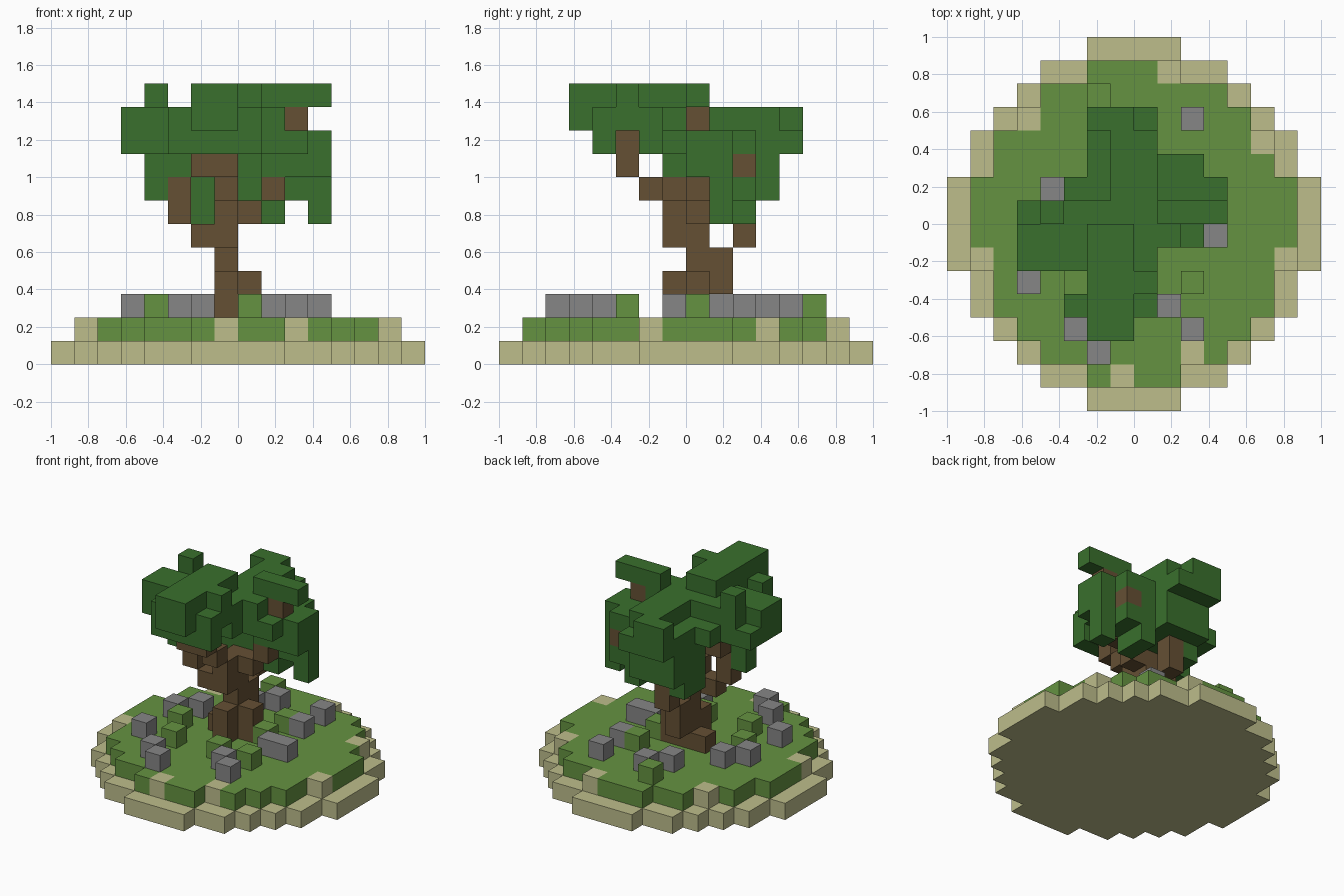
import bpy
import bmesh
from mathutils import Vector

UNIT = 0.125  # edge of one block


def make_material(name, rgb):
    mat = bpy.data.materials.new(name)
    mat.use_nodes = True
    colour = (*rgb, 1.0)
    mat.diffuse_color = colour
    mat.node_tree.nodes["Principled BSDF"].inputs["Base Color"].default_value = colour
    return mat


def box(x0, x1, y0, y1, z0, z1):
    """Block cells in a box; the upper ends are exclusive."""
    return {(x, y, z) for x in range(x0, x1) for y in range(y0, y1) for z in range(z0, z1)}


def boxes(*ranges):
    return set().union(*(box(*r) for r in ranges))


def disc(half_widths, z):
    """Stepped round layer, given half widths from the middle row outwards."""
    cells = set()
    for row, half in enumerate(half_widths):
        cells |= box(-half, half, row, row + 1, z, z + 1)
        cells |= box(-half, half, -row - 1, -row, z, z + 1)
    return cells


def build_blocks(name, cells, mat):
    """Make one mesh from the outer faces of a set of block cells."""
    bm = bmesh.new()
    corners = {}

    def corner(p):
        key = tuple(round(c) for c in p)
        if key not in corners:
            corners[key] = bm.verts.new(Vector(key) * UNIT)
        return corners[key]

    for cell in sorted(cells):
        middle = Vector(cell) + Vector((0.5, 0.5, 0.5))
        for axis in range(3):
            for sign in (-1, 1):
                beside = list(cell)
                beside[axis] += sign
                if tuple(beside) in cells:
                    continue
                n, u, v = Vector(), Vector(), Vector()
                n[axis] = sign / 2
                u[(axis + 1) % 3] = sign / 2
                v[(axis + 2) % 3] = 1 / 2
                face = middle + n
                bm.faces.new([corner(face + d) for d in (-u - v, u - v, u + v, v - u)])
    mesh = bpy.data.meshes.new(name)
    bm.to_mesh(mesh)
    bm.free()
    mesh.materials.append(mat)
    obj = bpy.data.objects.new(name, mesh)
    bpy.context.collection.objects.link(obj)
    return obj


default_cube = bpy.data.objects.get("Cube")
if default_cube:
    bpy.data.objects.remove(default_cube)

sand = make_material("sand", (0.51, 0.51, 0.26))
grass = make_material("grass green", (0.13, 0.29, 0.053))
leaf = make_material("leaf green", (0.041, 0.16, 0.026))
bark = make_material("bark brown", (0.13, 0.08, 0.034))
stone = make_material("stone grey", (0.24, 0.24, 0.24))

# Island: sand below, grass above with a few sandy patches on the rim
beach = disc((8, 8, 7, 7, 6, 5, 4, 2), 0)
lawn = disc((7, 7, 6, 6, 5, 4, 2), 1)
patches = {(x, y, 1) for x, y in
           ((1, 6), (-5, 4), (5, 3), (-7, -2), (6, -2), (2, -6), (-1, -7))}
build_blocks("sand_base", beach, sand)
build_blocks("grass_layer", lawn - patches, grass)
build_blocks("sand_patches", patches, sand)

# Loose stones and small bushes on the grass
stones = {(x, y, 2) for x, y in
          ((2, 4), (-4, 1), (3, -1), (2, -1), (-5, -3), (1, -4), (-3, -5),
           (2, -5), (-2, -6), (-5, 0), (-1, 4), (-2, 3), (2, 2))}
bushes = {(x, y, 2) for x, y in
          ((2, -3), (-4, -1), (-3, -3), (-2, 5), (0, -3), (1, 2), (1, 0))}
build_blocks("stones", stones, stone)
build_blocks("bushes", bushes, grass)

# Trunk with root flare
trunk = boxes(
    (-2, 1, 0, 1, 2, 3),
    (-1, 0, -1, 0, 2, 4),
    (-1, 1, 0, 1, 3, 4),
    (-1, 0, 0, 2, 3, 5),
    (-1, 0, -1, 1, 5, 7),
)
# Branches: front, left side, right side and back
branches = boxes(
    (-1, 0, -2, -1, 7, 8),
    (-2, 0, -3, -2, 8, 9),
    (-1, 0, -3, -2, 9, 10),
    (-2, -1, -1, 0, 5, 6),
    (-3, -2, -1, 0, 6, 8),
    (-3, -2, 0, 1, 8, 9),
    (0, 1, 0, 1, 6, 7),
    (1, 2, 0, 1, 7, 8),
    (2, 3, 0, 1, 10, 11),
    (-1, 0, 2, 3, 5, 7),
    (2, 3, 2, 3, 8, 9),
)
build_blocks("trunk", trunk, bark)
build_blocks("branches", branches, bark)

# Leaf clusters, one round each branch tip
front_leaves = boxes(
    (-2, 0, -5, 0, 10, 12),
    (0, 1, -3, -2, 11, 12),
    (-2, 1, -4, 0, 10, 11),
    (-3, 1, -4, -3, 9, 10),
    (-3, -2, -4, -3, 10, 11),
    (-2, 1, -2, 0, 9, 10),
)
left_leaves = boxes(
    (-5, -2, -2, 0, 9, 11),
    (-5, -2, 0, 1, 9, 10),
    (-4, -2, 0, 1, 10, 11),
    (-4, -3, 0, 1, 11, 12),
    (-4, -3, -1, 0, 7, 9),
    (-3, -2, -1, 0, 8, 9),
)
right_leaves = boxes(
    (1, 4, 0, 1, 11, 12),
    (-2, 2, 0, 1, 9, 11),
    (1, 4, 0, 1, 8, 10),
    (1, 3, -1, 0, 9, 10),
    (1, 2, -1, 0, 10, 11),
)
back_leaves = boxes(
    (-2, 1, 1, 4, 7, 10),
    (-2, 3, 1, 3, 7, 10),
    (-3, 3, 1, 2, 9, 10),
    (3, 4, 1, 2, 6, 10),
    (-2, -1, 1, 3, 6, 7),
    (1, 2, 1, 3, 6, 7),
    (-1, 1, 1, 4, 10, 11),
    (-2, 1, 4, 5, 9, 10),
    (-2, 0, 4, 5, 10, 11),
)
wood = trunk | branches
for name, cluster in (("front_leaves", front_leaves), ("left_leaves", left_leaves),
                      ("right_leaves", right_leaves), ("back_leaves", back_leaves)):
    build_blocks(name, cluster - wood, leaf)
    wood |= cluster
